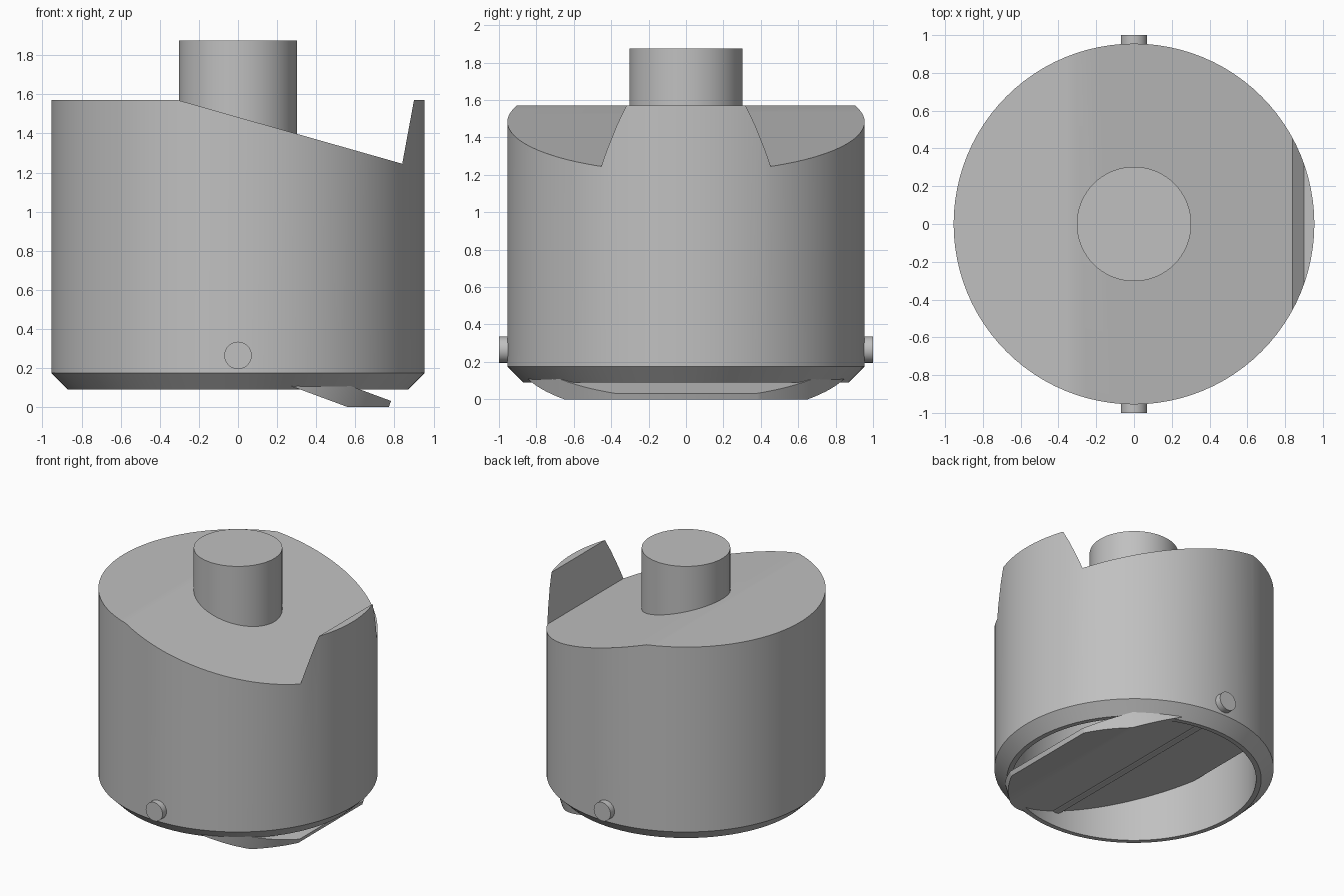
import bpy, bmesh, math
from mathutils import Matrix, Vector

cube = bpy.data.objects.get("Cube")
if cube:
    bpy.data.objects.remove(cube, do_unlink=True)

grey = bpy.data.materials.new("plain grey")
grey.use_nodes = True
colour = (0.53, 0.53, 0.53, 1)
grey.diffuse_color = colour
grey.node_tree.nodes["Principled BSDF"].inputs["Base Color"].default_value = colour


def make(name, bm):
    bmesh.ops.recalc_face_normals(bm, faces=bm.faces)
    mesh = bpy.data.meshes.new(name)
    bm.to_mesh(mesh)
    bm.free()
    mesh.materials.append(grey)
    obj = bpy.data.objects.new(name, mesh)
    bpy.context.collection.objects.link(obj)
    return obj


def activate(obj):
    bpy.ops.object.select_all(action='DESELECT')
    obj.select_set(True)
    bpy.context.view_layer.objects.active = obj


def smooth(obj):
    activate(obj)
    bpy.ops.object.shade_smooth_by_angle(angle=math.radians(25))


def cylinder(radius, depth, matrix, segments=96):
    bm = bmesh.new()
    bmesh.ops.create_cone(bm, cap_ends=True, segments=segments, radius1=radius,
                          radius2=radius, depth=depth, matrix=matrix)
    return bm


# Hollow body with a chamfered lower rim, turned from a profile
OUTER, INNER, TOP = 0.955, 0.835, 1.57
profile = [(INNER, 1.05), (INNER, 0.09), (0.87, 0.09), (OUTER, 0.175), (OUTER, TOP)]
bm = bmesh.new()
count = 96
rings = []
for r, z in profile:
    rings.append([bm.verts.new((r * math.cos(i * math.tau / count),
                                r * math.sin(i * math.tau / count), z))
                  for i in range(count)])
for low, high in zip(rings, rings[1:]):
    for i in range(count):
        j = (i + 1) % count
        bm.faces.new((low[i], low[j], high[j], high[i]))
bm.faces.new(rings[0])
bm.faces.new(rings[-1])
body = make("body", bm)

# Sloping cut across the crown, leaving a small lip on the left
outline = [(-0.305, TOP), (0.84, 1.245), (0.9, TOP), (0.9, 2), (-0.305, 2)]
bm = bmesh.new()
face = bm.faces.new([bm.verts.new((x, -1.2, z)) for x, z in outline])
side = bmesh.ops.extrude_face_region(bm, geom=[face])
bmesh.ops.translate(bm, vec=(0, 2.4, 0),
                    verts=[v for v in side["geom"] if isinstance(v, bmesh.types.BMVert)])
cutter = make("crown_cutter", bm)
cutter.hide_render = True
cut = body.modifiers.new("slope", 'BOOLEAN')
cut.operation = 'DIFFERENCE'
cut.solver = 'EXACT'
cut.object = cutter
activate(body)
bpy.ops.object.modifier_apply(modifier=cut.name)
bpy.data.objects.remove(cutter, do_unlink=True)
smooth(body)

# Post on the crown
smooth(make("post", cylinder(0.303, 0.675, Matrix.Translation((0, 0, 1.5375)))))

# Pivot rod through the body
PIVOT = Vector((0, 0, 0.265))
lie = Matrix.Translation(PIVOT) @ Matrix.Rotation(math.pi / 2, 4, 'X')
smooth(make("pivot_rod", cylinder(0.07, 2, lie, 48)))

# Tilted disc flap with trimmed ends and levelled tips
tilt = Matrix.Rotation(math.radians(20.3), 4, 'Y')
bm = cylinder(0.9, 0.106, Matrix.Translation(PIVOT) @ tilt)
along = tilt @ Vector((1, 0, 0))
for sign in (1, -1):
    for point, normal in ((PIVOT + along * 0.815 * sign, along * sign),
                          (PIVOT - Vector((0, 0, 0.265 * sign)), Vector((0, 0, -sign)))):
        bmesh.ops.bisect_plane(bm, geom=bm.verts[:] + bm.edges[:] + bm.faces[:],
                               plane_co=point, plane_no=normal, clear_outer=True)
        open_edges = [e for e in bm.edges if e.is_boundary]
        bmesh.ops.holes_fill(bm, edges=open_edges, sides=0)
smooth(make("flap", bm))
